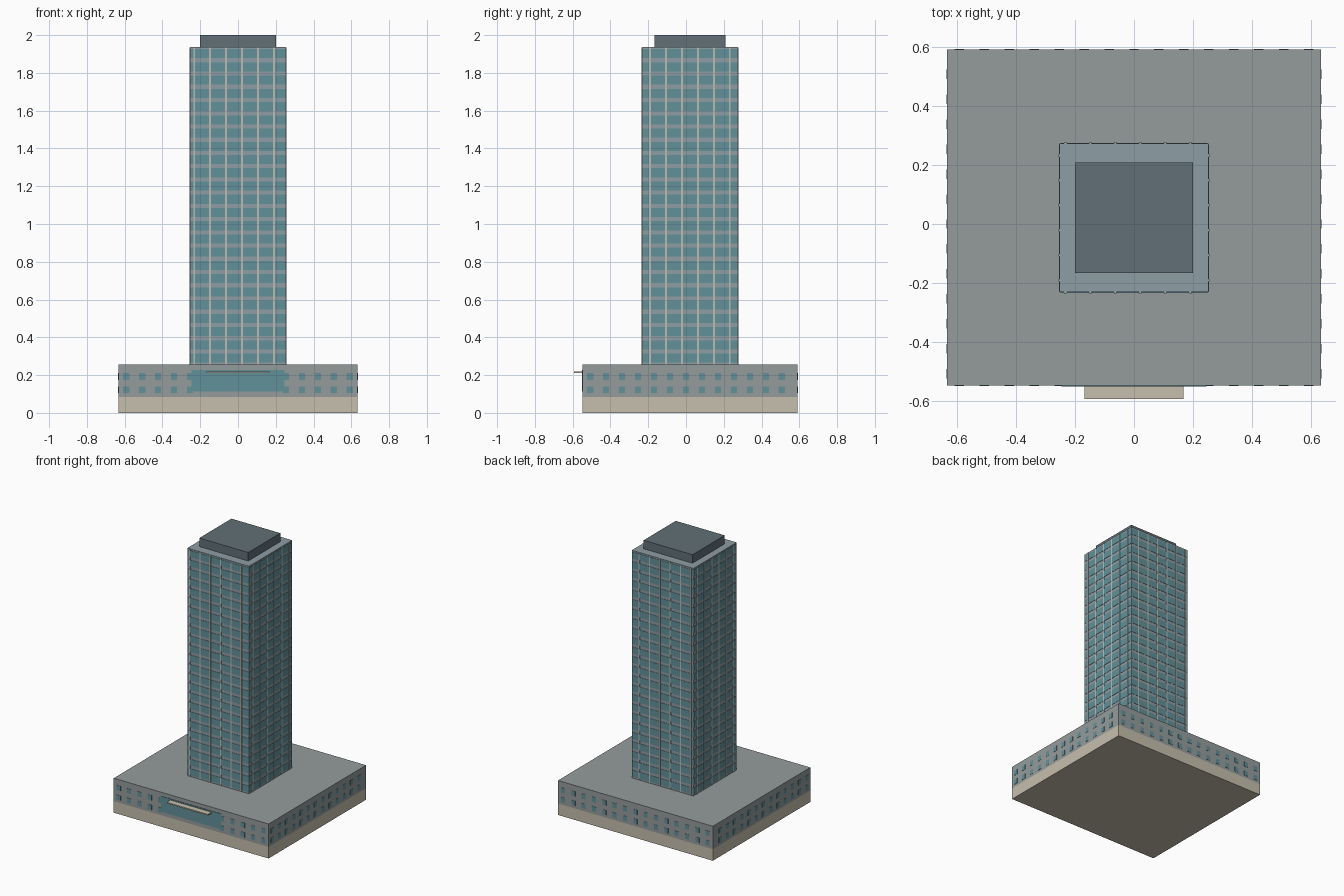
import bpy, bmesh
from mathutils import Matrix, Vector

if "Cube" in bpy.data.objects:
    bpy.data.objects.remove(bpy.data.objects["Cube"])


def material(name, rgb):
    m = bpy.data.materials.new(name)
    m.diffuse_color = (*rgb, 1)
    m.use_nodes = True
    m.node_tree.nodes["Principled BSDF"].inputs["Base Color"].default_value = m.diffuse_color
    return m


STONE = material("stone", (0.56, 0.52, 0.42))
CONCRETE = material("concrete", (0.30, 0.33, 0.33))
FRAME = material("tower_frame", (0.27, 0.34, 0.37))
GLASS = material("glass", (0.12, 0.28, 0.32))
ROOF = material("plant_room", (0.12, 0.16, 0.18))
FIN = material("fin", (0.50, 0.50, 0.46))


def boxes(name, items, mat):
    """One object made of axis-aligned boxes given as (low corner, high corner)."""
    bm = bmesh.new()
    for lo, hi in items:
        lo, hi = Vector(lo), Vector(hi)
        size = Matrix.Diagonal((*(hi - lo), 1))
        bmesh.ops.create_cube(bm, size=1, matrix=Matrix.Translation((lo + hi) / 2) @ size)
    me = bpy.data.meshes.new(name)
    bm.to_mesh(me)
    bm.free()
    me.materials.append(mat)
    ob = bpy.data.objects.new(name, me)
    bpy.context.collection.objects.link(ob)


def on_face(axis, wall, side, u, w, z, h, out):
    """Thin box on a wall: centre u, width w, centre height z, height h."""
    a, b = sorted((wall - side * 0.005, wall + side * out))
    if axis == "y":
        return (u - w / 2, a, z - h / 2), (u + w / 2, b, z + h / 2)
    return (a, u - w / 2, z - h / 2), (b, u + w / 2, z + h / 2)


# podium and tower extents
PX, PY0, PY1 = 0.633, -0.547, 0.591
TX, TY0, TY1 = 0.252, -0.231, 0.273
P_TOP, T_TOP = 0.255, 1.937
STEP = 0.0845

# solid masses
boxes("plinth", [((-PX, PY0, 0), (PX, PY1, 0.085))], STONE)
boxes("podium", [((-PX, PY0, 0.085), (PX, PY1, P_TOP))], CONCRETE)
boxes("tower", [((-TX, TY0, P_TOP), (TX, TY1, T_TOP))], FRAME)
boxes("roof_plant_room", [((-0.2, -0.166, T_TOP), (0.2, 0.209, 2.0))], ROOF)

# podium windows on all four sides, leaving room for the entrance
windows = []
for z in (0.122, 0.193):
    for i in range(-7, 8):
        x = i * STEP
        windows.append(on_face("y", PY1, 1, x, 0.032, z, 0.036, 0.002))
        if abs(i) >= 3:
            windows.append(on_face("y", PY0, -1, x, 0.032, z, 0.036, 0.002))
    for i in range(-6, 7):
        for s in (-1, 1):
            windows.append(on_face("x", s * PX, s, i * STEP, 0.032, z, 0.036, 0.002))
boxes("podium_windows", windows, GLASS)

# entrance glazing and canopy
boxes("entrance_glass", [on_face("y", PY0, -1, 0, 0.49, 0.17, 0.114, 0.003)], GLASS)
boxes("entrance_canopy", [((-0.168, -0.592, 0.21), (0.168, PY0, 0.219))], STONE)

# tower glass bands and vertical fins
FLOORS = 24
fh = (T_TOP - P_TOP) / FLOORS
yc = (TY0 + TY1) / 2
walls = [("y", TY0, -1, 0, 2 * TX), ("y", TY1, 1, 0, 2 * TX),
         ("x", -TX, -1, yc, TY1 - TY0), ("x", TX, 1, yc, TY1 - TY0)]
glass, fins = [], []
for axis, wall, side, mid, width in walls:
    for f in range(FLOORS):
        z = P_TOP + (f + 0.5) * fh
        glass.append(on_face(axis, wall, side, mid, width - 0.006, z, 0.048, 0.002))
    for i in range(6):
        u = (i - 2.5) * STEP + (0.021 if axis == "x" else -0.021)
        fins.append(on_face(axis, wall, side, u, 0.009, (P_TOP + T_TOP) / 2,
                            T_TOP - P_TOP - 0.004, 0.004))
boxes("tower_glass_bands", glass, GLASS)
boxes("tower_fins", fins, FIN)
